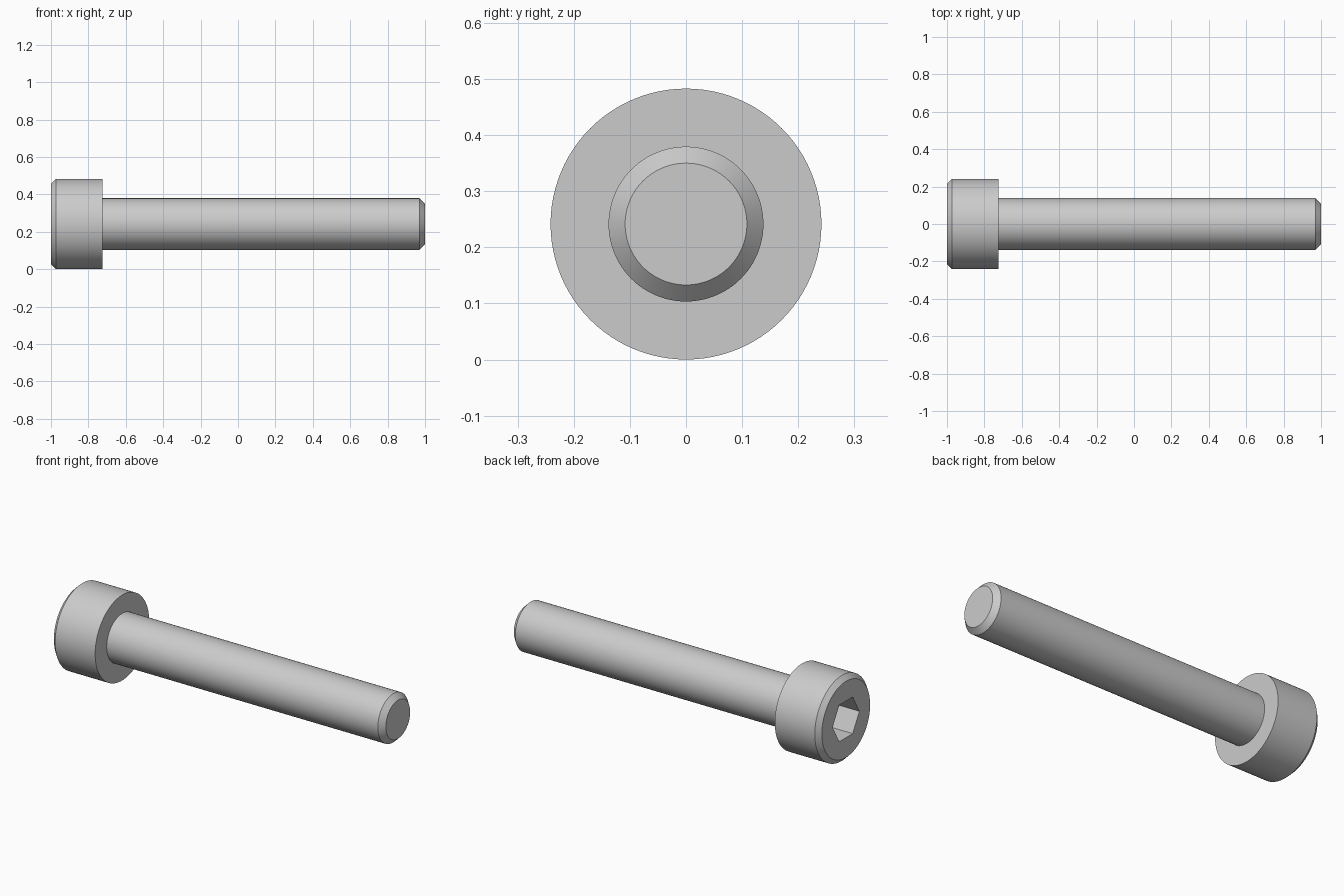
import bpy
import bmesh
import math

cube = bpy.data.objects.get("Cube")
if cube:
    bpy.data.objects.remove(cube, do_unlink=True)

SEGMENTS = 96          # divisible by six so the socket corners stay sharp
HEAD_RADIUS = 0.2414
SHANK_RADIUS = 0.138
TIP_RADIUS = 0.1085
SOCKET_APOTHEM = 0.1035
HEAD_END = -0.724
HEAD_CHAMFER = 0.026
SOCKET_DEPTH = 0.138

steel = bpy.data.materials.new("grey steel")
steel.use_nodes = True
colour = (0.6, 0.6, 0.6, 1)
steel.diffuse_color = colour
steel.node_tree.nodes["Principled BSDF"].inputs["Base Color"].default_value = colour


def circle(radius):
    return lambda angle: radius


def hexagon(apothem):
    sector = math.pi / 3
    return lambda angle: apothem / math.cos(angle % sector - sector / 2)


def lathe(name, sections, cap_start=False, cap_end=False):
    """Join cross-sections (x, radius function) along the screw axis."""
    bm = bmesh.new()
    rings = []
    for x, radius in sections:
        ring = []
        for i in range(SEGMENTS):
            # Half-step offset inside the sector is avoided: corners fall on samples
            a = math.tau * i / SEGMENTS
            r = radius(a)
            ring.append(bm.verts.new((x, r * math.cos(a), HEAD_RADIUS + r * math.sin(a))))
        rings.append(ring)
    for a, b in zip(rings, rings[1:]):
        for i in range(SEGMENTS):
            j = (i + 1) % SEGMENTS
            bm.faces.new((a[i], a[j], b[j], b[i]))
    if cap_start:
        bm.faces.new(rings[0][::-1])
    if cap_end:
        bm.faces.new(rings[-1])
    mesh = bpy.data.meshes.new(name)
    bm.to_mesh(mesh)
    bm.free()
    mesh.materials.append(steel)
    obj = bpy.data.objects.new(name, mesh)
    bpy.context.collection.objects.link(obj)
    bpy.ops.object.select_all(action="DESELECT")
    obj.select_set(True)
    bpy.context.view_layer.objects.active = obj
    bpy.ops.object.shade_smooth_by_angle(angle=math.radians(30))
    return obj


# Cylindrical head: socket floor, socket rim, chamfered face, side, underside
lathe("screw_head", [
    (-1 + SOCKET_DEPTH, hexagon(SOCKET_APOTHEM)),
    (-1, hexagon(SOCKET_APOTHEM)),
    (-1, circle(HEAD_RADIUS - HEAD_CHAMFER)),
    (-1 + HEAD_CHAMFER, circle(HEAD_RADIUS)),
    (HEAD_END, circle(HEAD_RADIUS)),
    (HEAD_END, circle(SHANK_RADIUS)),
], cap_start=True)

# Plain shank with a chamfered tip
lathe("screw_shank", [
    (HEAD_END, circle(SHANK_RADIUS)),
    (1 - (SHANK_RADIUS - TIP_RADIUS), circle(SHANK_RADIUS)),
    (1, circle(TIP_RADIUS)),
], cap_end=True)
